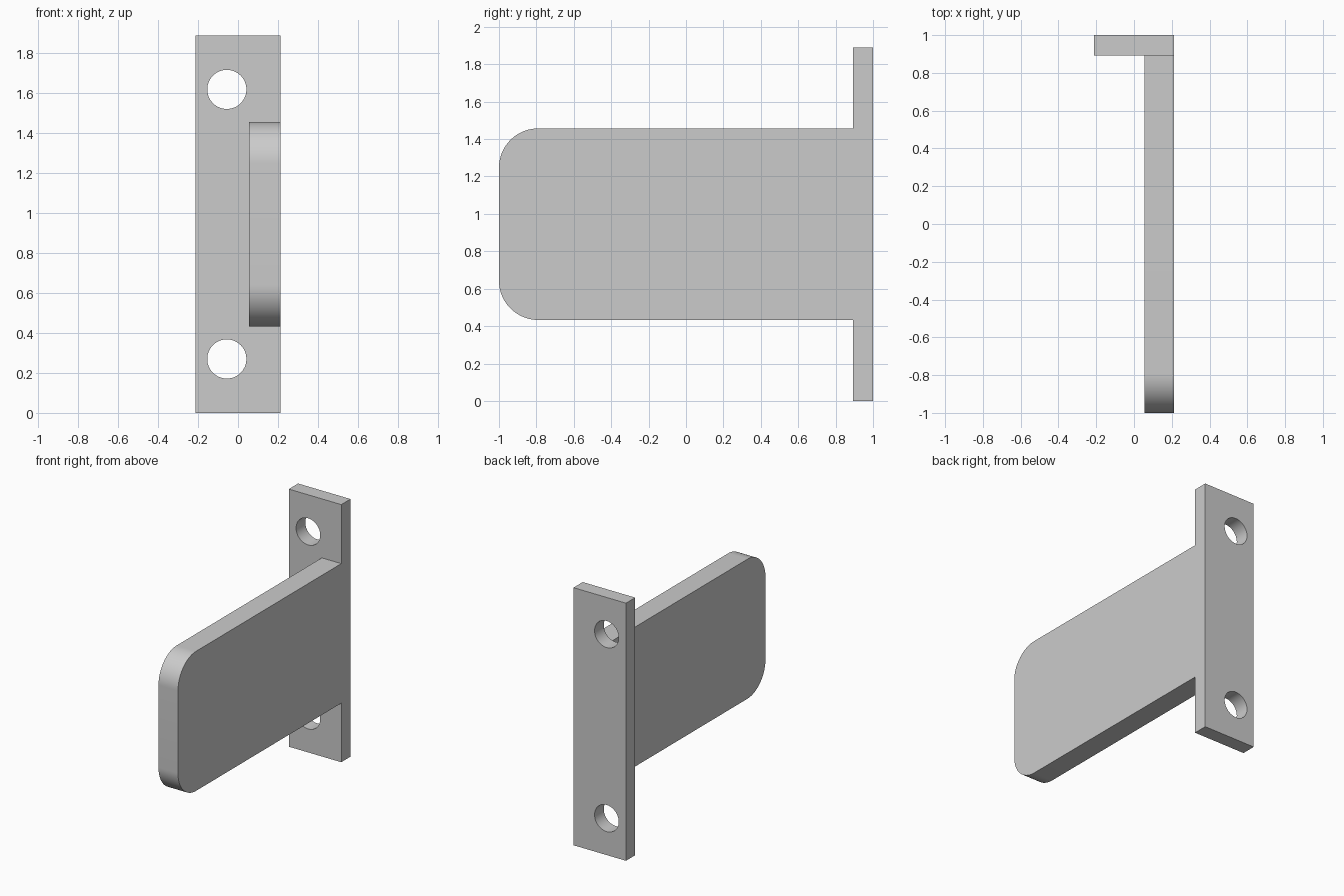
import bpy, bmesh, math

if "Cube" in bpy.data.objects:
    bpy.data.objects.remove(bpy.data.objects["Cube"])

X = 0.213          # half width of the plate
H = 1.89           # plate height
MID = H / 2
PLATE_Y = 0.893    # front face of the plate


def prism(name, points, offset):
    """Extrude a closed 3D outline along an offset vector."""
    bm = bmesh.new()
    face = bm.faces.new([bm.verts.new(p) for p in points])
    new = bmesh.ops.extrude_face_region(bm, geom=[face])["geom"]
    bmesh.ops.translate(bm, vec=offset, verts=[v for v in new if isinstance(v, bmesh.types.BMVert)])
    bmesh.ops.recalc_face_normals(bm, faces=bm.faces)
    mesh = bpy.data.meshes.new(name)
    bm.to_mesh(mesh)
    bm.free()
    obj = bpy.data.objects.new(name, mesh)
    bpy.context.collection.objects.link(obj)
    return obj


def combine(target, tool, operation):
    """Apply a boolean and remove the tool object."""
    mod = target.modifiers.new(operation, 'BOOLEAN')
    mod.operation, mod.object, mod.solver = operation, tool, 'EXACT'
    bpy.context.view_layer.objects.active = target
    bpy.ops.object.modifier_apply(modifier=mod.name)
    bpy.data.objects.remove(tool)


def arc(cx, cy, r, start, end, n):
    return [(cx + r * math.cos(a), cy + r * math.sin(a))
            for a in (start + (end - start) * i / n for i in range(n + 1))]


# Mounting plate
bracket = prism("mounting_bracket",
                [(-X, PLATE_Y, 0), (X, PLATE_Y, 0), (X, PLATE_Y, H), (-X, PLATE_Y, H)],
                (0, 1 - PLATE_Y, 0))

# Projecting arm with rounded front corners, flush with the plate's right side
low, high, r = MID - 0.512, MID + 0.512, 0.21
outline = [(PLATE_Y, low), (PLATE_Y, high)]
outline += arc(-1 + r, high - r, r, math.pi / 2, math.pi, 20)
outline += arc(-1 + r, low + r, r, math.pi, 1.5 * math.pi, 20)
arm = prism("arm", [(0.055, y, z) for y, z in outline], (X - 0.055, 0, 0))
combine(bracket, arm, 'UNION')

# Merge the flush side faces
bm = bmesh.new()
bm.from_mesh(bracket.data)
bmesh.ops.remove_doubles(bm, verts=bm.verts, dist=1e-5)
bmesh.ops.dissolve_limit(bm, angle_limit=math.radians(0.5), verts=bm.verts, edges=bm.edges)
bm.to_mesh(bracket.data)
bm.free()

# Screw holes
for z in (MID - 0.675, MID + 0.675):
    circle = arc(-0.056, z, 0.098, 0, 2 * math.pi, 64)[:-1]
    cutter = prism("hole_cutter", [(x, 0.8, zz) for x, zz in circle], (0, 0.3, 0))
    combine(bracket, cutter, 'DIFFERENCE')

# Smooth rounds, crisp edges
bpy.ops.object.select_all(action='DESELECT')
bracket.select_set(True)
bpy.context.view_layer.objects.active = bracket
bpy.ops.object.shade_smooth_by_angle(angle=math.radians(30))
